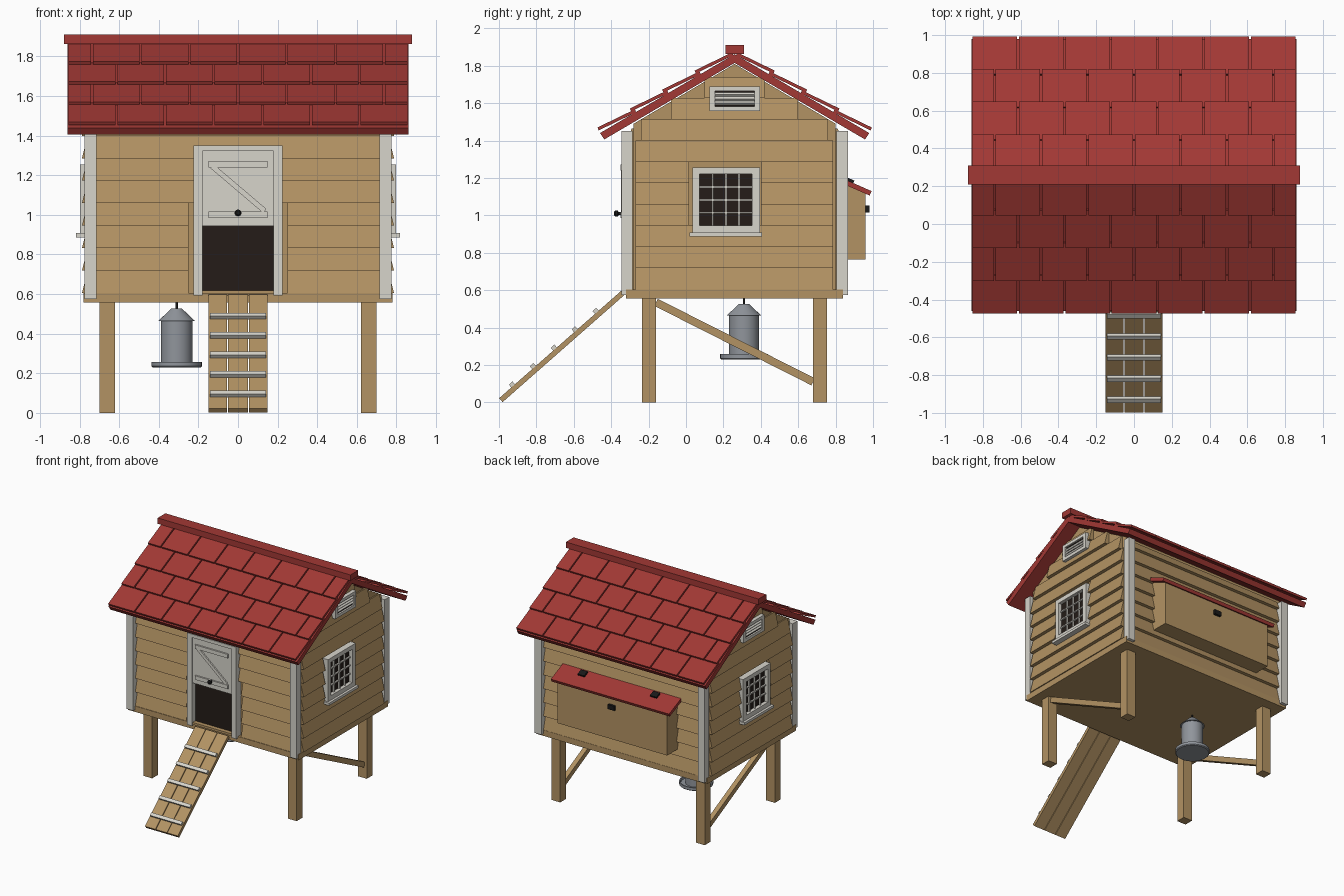
import bpy, bmesh, math
from mathutils import Vector, Matrix

if "Cube" in bpy.data.objects:
    bpy.data.objects.remove(bpy.data.objects["Cube"])


def material(name, r, g, b):
    m = bpy.data.materials.new(name)
    m.diffuse_color = (r, g, b, 1)
    m.use_nodes = True
    m.node_tree.nodes["Principled BSDF"].inputs["Base Color"].default_value = m.diffuse_color
    return m


WOOD = material("wood", 0.45, 0.29, 0.125)
RED = material("red", 0.36, 0.04, 0.035)
WHITE = material("off_white", 0.68, 0.66, 0.60)
DARK = material("dark", 0.018, 0.012, 0.009)
BLACK = material("black", 0.01, 0.01, 0.01)
METAL = material("metal", 0.28, 0.30, 0.33)


def finish(name, bm, mat, mirror=False):
    bmesh.ops.recalc_face_normals(bm, faces=bm.faces)
    me = bpy.data.meshes.new(name)
    bm.to_mesh(me)
    bm.free()
    ob = bpy.data.objects.new(name, me)
    bpy.context.collection.objects.link(ob)
    me.materials.append(mat)
    if mirror:
        ob.modifiers.new("mirror", 'MIRROR')
    return ob


def make(name, mat, pieces, mirror=False):
    """Each piece: (axis, 2D profile, start, end), extruded along axis."""
    bm = bmesh.new()
    for axis, pts, a, b in pieces:
        place = {'x': lambda p, t: (t, p[0], p[1]),
                 'y': lambda p, t: (p[0], t, p[1]),
                 'z': lambda p, t: (p[0], p[1], t)}[axis]
        lo = [bm.verts.new(place(p, a)) for p in pts]
        hi = [bm.verts.new(place(p, b)) for p in pts]
        bm.faces.new(lo)
        bm.faces.new(hi)
        n = len(pts)
        for i in range(n):
            bm.faces.new((lo[i], lo[(i + 1) % n], hi[(i + 1) % n], hi[i]))
    return finish(name, bm, mat, mirror)


def box(x0, x1, y0, y1, z0, z1):
    return ('z', [(x0, y0), (x1, y0), (x1, y1), (x0, y1)], z0, z1)


def strip(p, q, w):
    """Rectangle of width w around the line p-q."""
    p, q = Vector(p), Vector(q)
    d = (q - p).normalized() * w / 2
    n = Vector((-d.y, d.x))
    return [tuple(v) for v in (p + n, p - n, q - n, q + n)]


def lathe(name, profile, mat, x, y, steps=32):
    bm = bmesh.new()
    vs = [bm.verts.new((r, 0, z)) for r, z in profile]
    es = [bm.edges.new(e) for e in zip(vs, vs[1:])]
    bmesh.ops.spin(bm, geom=vs + es, axis=(0, 0, 1), cent=(0, 0, 0),
                   steps=steps, angle=math.tau)
    bmesh.ops.remove_doubles(bm, verts=bm.verts, dist=1e-5)
    ob = finish(name, bm, mat)
    ob.location = (x, y, 0)
    bpy.ops.object.select_all(action='DESELECT')
    ob.select_set(True)
    bpy.context.view_layer.objects.active = ob
    bpy.ops.object.shade_smooth_by_angle(angle=math.radians(35))
    return ob


CY = 0.26  # ridge position in y

# Legs, braces, floor and wall core
make("legs", WOOD, [box(0.62, 0.70, -0.235, -0.16, 0, 0.57),
                    box(0.62, 0.70, 0.68, 0.755, 0, 0.57)], True)
make("leg_braces", WOOD, [('x', strip((-0.16, 0.535), (0.68, 0.11), 0.042), 0.64, 0.68)], True)
make("floor", WOOD, [box(-0.78, 0.78, -0.322, 0.84, 0.557, 0.605)])
make("wall_core", WOOD, [('x', [(-0.28, 0.6), (0.80, 0.6), (0.80, 1.49),
                                (CY, 1.81), (-0.28, 1.49)], -0.75, 0.75)])

# Lapped siding: wedge boards, split where the door and windows sit
PITCH, Z0 = 0.1135, 0.605
front, side = [], []
for i in range(8):
    z = Z0 + i * PITCH
    top = min(z + PITCH, 1.465)
    for s in (-1, 1):
        wedge = [(CY + s * 0.535, z), (CY + s * 0.578, z), (CY + s * 0.55, top), (CY + s * 0.535, top)]
        spans = [(-0.72, -0.25), (0.25, 0.72)] if s < 0 and i < 4 else [(-0.72, 0.72)]
        front += [('x', wedge, a, b) for a, b in spans]
spans = {7: [(-0.24, 0.76)], 8: [(-0.08, 0.60)], 9: [(0.10, 0.42)]}
for i in range(10):
    z = Z0 + i * PITCH
    wedge = [(0.74, z), (0.788, z), (0.76, z + PITCH), (0.74, z + PITCH)]
    default = [(-0.27, 0.015), (0.40, 0.785)] if i in (3, 4, 5) else [(-0.27, 0.785)]
    side += [('y', wedge, a, b) for a, b in spans.get(i, default)]
make("front_and_back_siding", WOOD, front)
make("side_siding", WOOD, side, True)
make("corner_posts", WHITE, [box(0.715, 0.775, -0.346, -0.285, 0.575, 1.45),
                             box(0.715, 0.775, 0.805, 0.866, 0.575, 1.45)], True)

# Roof deck, shingles and ridge cap
def deck(d):
    return 1.862 - 0.586 * d


boards, shingles = [], []
W = 1.72 / 7
for s in (-1, 1):
    boards.append(('x', [(CY, 1.862), (CY + s * 0.72, deck(0.72)),
                         (CY + s * 0.697, deck(0.72) - 0.034), (CY, 1.815)], -0.86, 0.86))
    for row in range(4):
        d = 0.73 - 0.173 * row
        prof = strip((CY + s * d, deck(d) + 0.028), (CY + s * (d - 0.2), deck(d - 0.2) + 0.008), 0.017)
        cuts = [-0.86 + W * k for k in range(8)]
        if row % 2:
            cuts = [-0.86] + [c + W / 2 for c in cuts[:-1]] + [0.86]
        shingles += [('x', prof, a + 0.005, b - 0.005) for a, b in zip(cuts, cuts[1:])]
make("roof_deck", RED, boards)
make("roof_shingles", RED, shingles)
make("ridge_cap", RED, [box(-0.88, 0.88, CY - 0.05, CY + 0.05, 1.862, 1.91)])

# Front door, frame and opening
make("door_opening", DARK, [box(-0.18, 0.18, -0.30, -0.27, 0.615, 0.96)])
make("door_threshold", WOOD, [box(-0.185, 0.185, -0.335, -0.27, 0.60, 0.618)])
make("door_frame", WHITE, [box(-0.225, -0.18, -0.345, -0.27, 0.592, 1.35),
                           box(0.18, 0.225, -0.345, -0.27, 0.592, 1.35),
                           box(-0.18, 0.18, -0.345, -0.27, 1.322, 1.35)])
make("door_panel", WHITE, [box(-0.18, 0.18, -0.336, -0.30, 0.945, 1.322)])
make("door_bracing", WHITE, [box(-0.15, 0.15, -0.349, -0.33, 1.24, 1.272),
                             box(-0.15, 0.15, -0.349, -0.33, 0.985, 1.017),
                             ('y', strip((-0.13, 1.245), (0.135, 1.02), 0.026), -0.347, -0.33)])
knob = lathe("door_knob", [(0, -0.022), (0.009, -0.022), (0.009, 0), (0.017, 0.006),
                           (0.017, 0.016), (0.010, 0.024), (0, 0.025)], BLACK, 0, -0.36, 16)
knob.rotation_euler.x = math.pi / 2
knob.location.z = 1.01

# Side windows and gable vents
make("window_glass", DARK, [box(0.74, 0.768, 0.06, 0.36, 0.93, 1.23)], True)
make("window_frames", WHITE, [box(0.74, 0.798, 0.035, 0.073, 0.907, 1.255),
                              box(0.74, 0.798, 0.352, 0.395, 0.907, 1.255),
                              box(0.74, 0.798, 0.073, 0.352, 0.907, 0.945),
                              box(0.74, 0.798, 0.073, 0.352, 1.22, 1.255)], True)
bars = []
for k in (1, 2, 3):
    y, z = 0.073 + 0.07 * k, 0.945 + 0.069 * k
    bars += [box(0.76, 0.782, y - 0.005, y + 0.005, 0.945, 1.22),
             box(0.76, 0.781, 0.073, 0.352, z - 0.005, z + 0.005)]
make("window_bars", WHITE, bars, True)
make("window_sills", WHITE, [box(0.74, 0.818, 0.02, 0.405, 0.887, 0.908)], True)
make("vent_backs", DARK, [box(0.74, 0.789, 0.13, 0.39, 1.56, 1.685)], True)
make("vent_frames", WHITE, [box(0.74, 0.803, 0.125, 0.155, 1.557, 1.69),
                            box(0.74, 0.803, 0.365, 0.395, 1.557, 1.69),
                            box(0.74, 0.803, 0.155, 0.365, 1.557, 1.582),
                            box(0.74, 0.803, 0.155, 0.365, 1.665, 1.69)] +
     [('y', strip((0.797, z - 0.006), (0.782, z + 0.008), 0.014), 0.155, 0.365)
      for z in (1.602, 1.624, 1.646)], True)

# Nest box on the back
make("nest_box", WOOD, [('x', [(0.79, 0.765), (0.96, 0.765), (0.96, 1.125), (0.79, 1.205)], -0.5, 0.5)])
make("nest_box_lid", RED, [('x', strip((0.83, 1.187), (0.987, 1.118), 0.026), -0.54, 0.54)])
make("nest_box_hinges", BLACK, [('x', strip((0.85, 1.194), (0.895, 1.174), 0.026), 0.30, 0.36)], True)
make("nest_box_latch", BLACK, [box(-0.03, 0.03, 0.95, 0.98, 1.015, 1.052)])

# Ramp with cleats
bottom, top = Vector((-0.99, 0.012)), Vector((-0.335, 0.588))
along = (top - bottom).normalized()
up = Vector((-along.y, along.x))
make("ramp_planks", WOOD, [('x', strip(bottom, top, 0.028), a, b)
                           for a, b in ((-0.15, -0.055), (-0.05, 0.05), (0.055, 0.15))])
cleats = []
for k in range(5):
    c = bottom + along * (0.165 + 0.149 * k - 0.065) + up * 0.023
    cleats.append(('x', strip(c - along * 0.013, c + along * 0.013, 0.022), -0.142, 0.142))
make("ramp_cleats", WHITE, cleats)

# Hanging feeder
lathe("feeder", [(0, 0.23), (0.122, 0.23), (0.128, 0.236), (0.128, 0.258), (0.118, 0.258),
                 (0.114, 0.242), (0.08, 0.242), (0.08, 0.465), (0.092, 0.465),
                 (0.036, 0.518), (0.028, 0.526), (0, 0.528)], METAL, -0.31, 0.31)
lathe("feeder_hanger", [(0, 0.52), (0.006, 0.52), (0.006, 0.56), (0, 0.56)], BLACK, -0.31, 0.31, 12)
